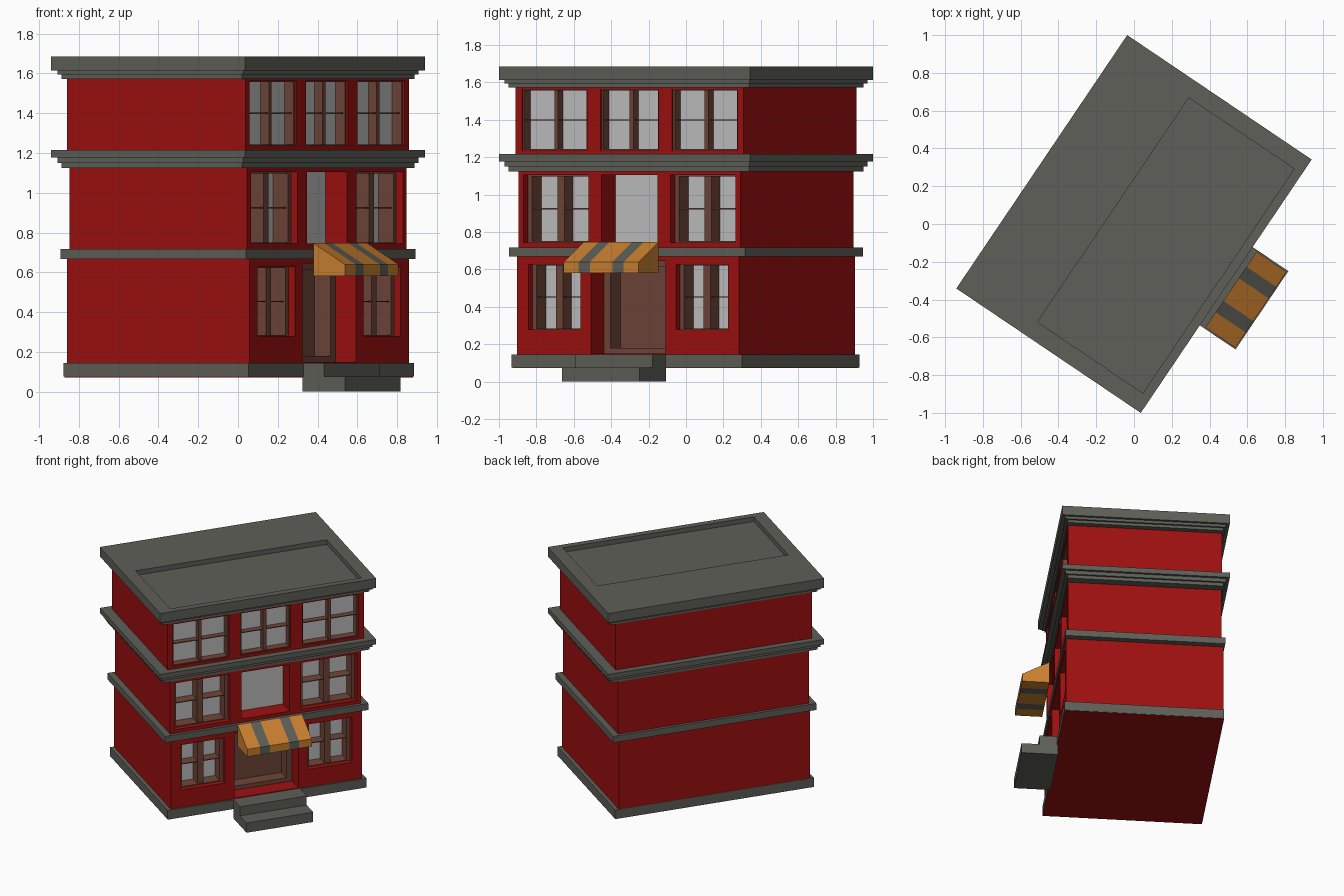
import bpy
import bmesh
import math

if "Cube" in bpy.data.objects:
    bpy.data.objects.remove(bpy.data.objects["Cube"], do_unlink=True)

TURN = math.radians(56)  # the whole building stands turned on its plot


def material(name, r, g, b):
    m = bpy.data.materials.new(name)
    m.use_nodes = True
    m.diffuse_color = (r, g, b, 1)
    bsdf = m.node_tree.nodes["Principled BSDF"]
    bsdf.inputs["Base Color"].default_value = (r, g, b, 1)
    bsdf.inputs["Roughness"].default_value = 0.9
    return m


RED = material("red wall", 0.34, 0.005, 0.005)
STONE = material("grey stone", 0.115, 0.115, 0.1)
GLASS = material("pale glass", 0.53, 0.53, 0.53)
WOOD = material("brown wood", 0.16, 0.06, 0.04)
CLOTH = material("orange cloth", 0.6, 0.22, 0.03)


def finish(name, bm, mat):
    bmesh.ops.recalc_face_normals(bm, faces=bm.faces)
    mesh = bpy.data.meshes.new(name)
    bm.to_mesh(mesh)
    bm.free()
    mesh.materials.append(mat)
    obj = bpy.data.objects.new(name, mesh)
    obj.rotation_euler.z = TURN
    bpy.context.collection.objects.link(obj)
    return obj


def add_box(bm, x, out, z):
    """x along the facade, out = distance towards the street, z up."""
    verts = bmesh.ops.create_cube(bm, size=1)["verts"]
    for v in verts:
        v.co = (x[v.co.x > 0], -out[v.co.y < 0], z[v.co.z > 0])


def boxes(name, mat, *parts):
    bm = bmesh.new()
    for part in parts:
        add_box(bm, *part)
    return finish(name, bm, mat)


def slab(hx, hu, z0, z1):
    return ((-hx, hx), (-hu, hu), (z0, z1))


def cut(obj, *parts):
    cutter = boxes("cutter", RED, *parts)
    cutter.hide_render = True
    mod = obj.modifiers.new("openings", 'BOOLEAN')
    mod.operation = 'DIFFERENCE'
    mod.solver = 'EXACT'
    mod.object = cutter
    bpy.context.view_layer.objects.active = obj
    bpy.ops.object.modifier_apply(modifier=mod.name)
    bpy.data.objects.remove(cutter, do_unlink=True)


def opening(x, z, face, depth):
    return (x, (face - depth, face + 0.1), z)


def frame(name, x, z, front, back, side, rail, mullion=0, bar=0):
    """Wooden surround with an optional centre mullion and thin cross bar."""
    out = (back, front)
    parts = [((x[0], x[0] + side), out, z), ((x[1] - side, x[1]), out, z),
             (x, out, (z[0], z[0] + rail)), (x, out, (z[1] - rail, z[1]))]
    if mullion:
        cx, cz = sum(x) / 2, sum(z) / 2
        inner = (back, front - 0.008)
        parts.append(((cx - mullion / 2, cx + mullion / 2), inner, z))
        parts.append((x, (back, front - 0.012), (cz - bar / 2, cz + bar / 2)))
    boxes(name, WOOD, *parts)


def pane(name, mat, x, z, back):
    boxes(name, mat, (x, (back - 0.008, back), z))


def mirrored(a, b):
    return [("left", (-b, -a)), ("right", (a, b))]


# Storey walls
ground = boxes("ground_floor_walls", RED, slab(0.716, 0.553, 0.08, 0.69))
middle = boxes("middle_floor_walls", RED, slab(0.716, 0.539, 0.69, 1.17))
top = boxes("top_floor_walls", RED, slab(0.735, 0.54, 1.18, 1.6))

# Ground floor: two windows and a deep doorway
gz, dz, door_x = (0.279, 0.627), (0.15, 0.645), (-0.24, 0.24)
g_windows = mirrored(0.308, 0.643)
cut(ground, opening(door_x, dz, 0.553, 0.23),
    *[opening(x, gz, 0.553, 0.138) for _, x in g_windows])
for side, x in g_windows:
    frame(f"ground_window_frame_{side}", x, gz, 0.513, 0.423, 0.026, 0.006, 0.045, 0.006)
    pane(f"ground_window_glass_{side}", GLASS, x, gz, 0.423)
frame("door_frame", door_x, dz, 0.428, 0.331, 0.042, 0.03)
pane("door_panel", WOOD, door_x, dz, 0.331)

# Middle floor: two framed windows and a plain centre pane
mz, centre_x = (0.745, 1.104), (-0.18, 0.18)
m_windows = mirrored(0.265, 0.683)
cut(middle, opening(centre_x, mz, 0.539, 0.138),
    *[opening(x, mz, 0.539, 0.138) for _, x in m_windows])
for side, x in m_windows:
    frame(f"middle_window_frame_{side}", x, mz, 0.499, 0.409, 0.026, 0.006, 0.045, 0.006)
    pane(f"middle_window_glass_{side}", GLASS, x, mz, 0.409)
pane("middle_centre_glass", GLASS, centre_x, mz, 0.409)

# Top floor: three shallow framed windows
tz = (1.237, 1.562)
t_windows = mirrored(0.275, 0.695) + [("centre", (-0.187, 0.187))]
cut(top, *[opening(x, tz, 0.54, 0.075) for _, x in t_windows])
for side, x in t_windows:
    frame(f"top_window_frame_{side}", x, tz, 0.53, 0.473, 0.01, 0.006, 0.024, 0.006)
    pane(f"top_window_glass_{side}", GLASS, x, tz, 0.473)

# Plinth, underside, string course and stepped cornices
boxes("plinth", STONE, ((-0.744, 0.744), (-0.556, 0.566), (0.075, 0.145)))
boxes("floor_underside", RED, ((-0.74, 0.74), (-0.552, 0.562), (0.072, 0.078)))
boxes("string_course", STONE, slab(0.761, 0.562, 0.668, 0.718))
# The plinth is opened behind the door by nothing: the doorway floor sits above it
boxes("middle_cornice", STONE, slab(0.775, 0.547, 1.125, 1.15),
      slab(0.79, 0.563, 1.15, 1.178), slab(0.809, 0.589, 1.178, 1.216))
boxes("roof_cornice", STONE, slab(0.775, 0.547, 1.573, 1.594),
      slab(0.79, 0.563, 1.594, 1.614))

# Roof slab with a sunken panel towards the street
roof = boxes("roof", STONE, slab(0.809, 0.589, 1.614, 1.686))
cut(roof, ((-0.716, 0.716), (-0.133, 0.54), (1.65, 1.75)))

# Entrance steps
boxes("entrance_steps", STONE, ((-0.25, 0.25), (0.56, 0.817), (0, 0.075)),
      ((-0.25, 0.25), (0.56, 0.69), (0.075, 0.145)))


# Striped awning, one wedge per stripe
def awning_stripe(name, x0, x1, mat):
    profile = [(0.62, 0.747), (0.811, 0.64), (0.811, 0.582), (0.62, 0.582)]
    bm = bmesh.new()
    face = bm.faces.new([bm.verts.new((x0, -u, z)) for u, z in profile])
    ext = bmesh.ops.extrude_face_region(bm, geom=[face])["geom"]
    moved = [v for v in ext if isinstance(v, bmesh.types.BMVert)]
    bmesh.ops.translate(bm, vec=(x1 - x0, 0, 0), verts=moved)
    finish(name, bm, mat)


edge = -0.242
for i, share in enumerate((0.2, 0.15, 0.3, 0.15, 0.2)):
    width = share * 0.484
    awning_stripe(f"awning_stripe_{i + 1}", edge, edge + width, STONE if i % 2 else CLOTH)
    edge += width
